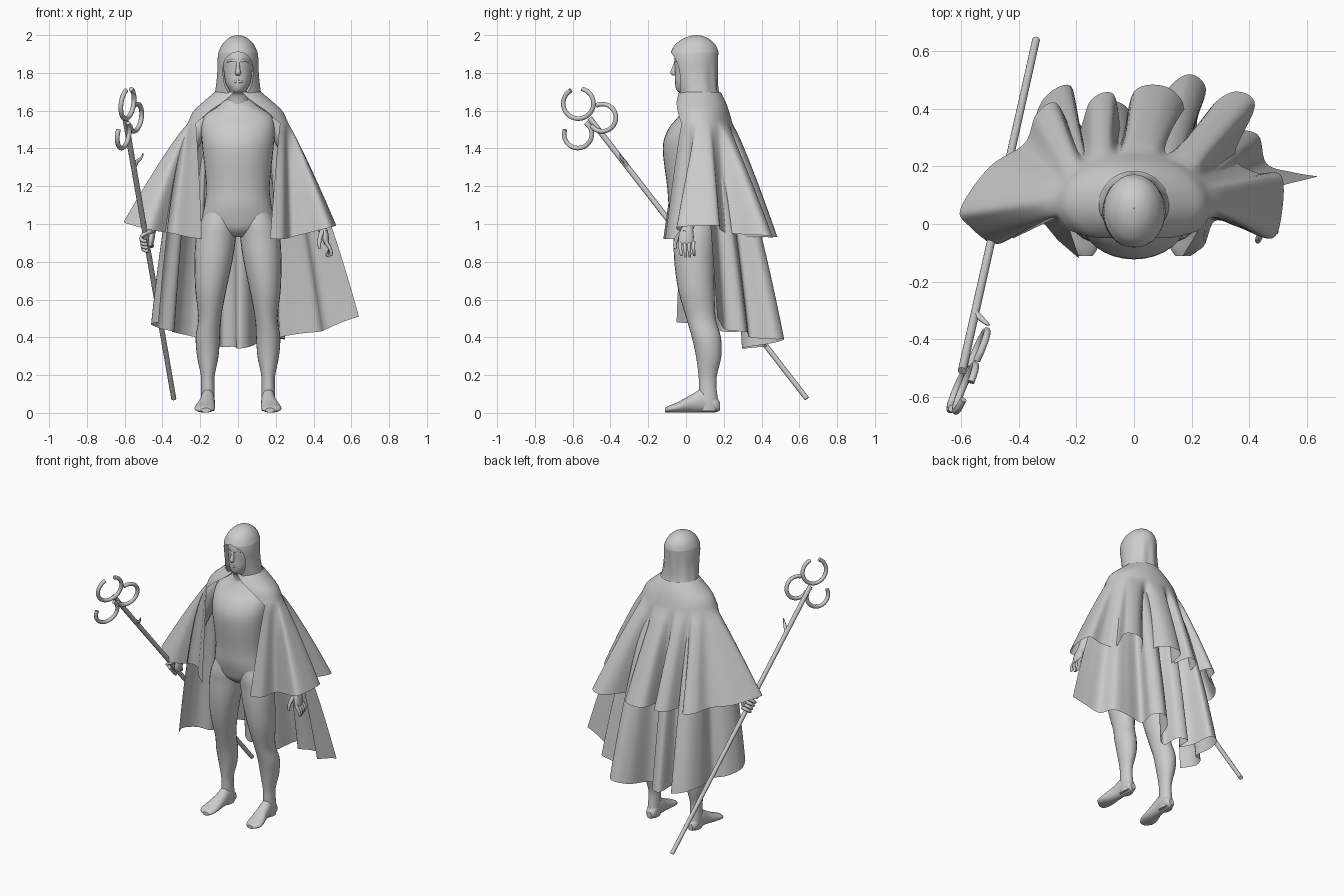
import bpy
from math import sin, cos, radians, pi
from mathutils import Vector


def spline(pts, n):
    """Catmull-Rom resampling of tuples of any length."""
    out = []
    for i in range(len(pts) - 1):
        a, b, c, d = (pts[max(i - 1, 0)], pts[i], pts[i + 1], pts[min(i + 2, len(pts) - 1)])
        for k in range(n):
            t = k / n
            out.append(tuple(0.5 * (2 * q + (r - p) * t + (2 * p - 5 * q + 4 * r - s) * t * t
                                    + (3 * q - p - 3 * r + s) * t ** 3)
                             for p, q, r, s in zip(a, b, c, d)))
    return out + [tuple(pts[-1])]


def sheet(name, rows, closed=False):
    """Skin a grid of points; closed rows make a capped tube."""
    w = len(rows[0])
    faces = []
    for j in range(len(rows) - 1):
        for i in range(w if closed else w - 1):
            k = (i + 1) % w
            faces.append((j * w + i, j * w + k, (j + 1) * w + k, (j + 1) * w + i))
    if closed:
        faces += [tuple(range(w))[::-1], tuple(range((len(rows) - 1) * w, len(rows) * w))]
    me = bpy.data.meshes.new(name)
    me.from_pydata([tuple(p) for r in rows for p in r], [], faces)
    me.polygons.foreach_set("use_smooth", [len(p.vertices) <= 4 for p in me.polygons])
    ob = bpy.data.objects.new(name, me)
    bpy.context.collection.objects.link(ob)
    return ob


def tube(name, secs, axis=None, seg=20, n=4):
    """Loft ellipses through sections (x, y, z, rx, ry)."""
    s = spline(secs, n)
    rows = []
    for i, q in enumerate(s):
        t = Vector(axis) if axis else Vector(s[min(i + 1, len(s) - 1)][:3]) - Vector(s[max(i - 1, 0)][:3])
        t.normalize()
        u = (Vector((1, 0, 0)) - t * t.x).normalized()
        v = t.cross(u)
        rows.append([Vector(q[:3]) + u * q[3] * cos(2 * pi * k / seg) + v * q[4] * sin(2 * pi * k / seg)
                     for k in range(seg)])
    return sheet(name, rows, True)


def rod(name, pts, r0, r1, seg=10, n=3):
    m = len(pts) - 1
    return tube(name, [(*p, r0 + (r1 - r0) * i / m, r0 + (r1 - r0) * i / m) for i, p in enumerate(pts)],
                seg=seg, n=n)


def cloth(name, hem, rings, a0, a1, n0, n1, steps, ease, back=1.0, hang=0.0):
    """Drape from neck/shoulder ellipses (rx, ry, z) to a pleated hem line."""
    h = spline(hem, 6)
    cols = []
    for i, p in enumerate(h):
        f = i / (len(h) - 1)
        col = []
        for j, (rx, ry, z) in enumerate(rings):
            g = j / max(len(rings) - 1, 1)
            lo, hi = n0 + (a0 - n0) * g, n1 + (a1 - n1) * g
            a = radians(lo + (hi - lo) * f)
            col.append((rx * cos(a), 0.065 + ry * sin(a) * (back if sin(a) > 0 else 1), z))
        col = spline(col, 3)
        top = col[-1]
        for k in range(1, steps + 1):
            s = k / steps
            e = s ** (ease - hang * max(0, 1 - 5 * f))
            col.append((top[0] + (p[0] - top[0]) * e, top[1] + (p[1] - top[1]) * e,
                        top[2] + (p[2] - top[2]) * s))
        cols.append(col)
    return sheet(name, cols)


Z = (0, 0, 1)
# torso and head
tube("torso", [(0, .05, .93, .06, .06), (0, .045, .97, .15, .1), (0, .04, 1.03, .188, .116),
               (0, .03, 1.1, .177, .122),
               (0, .025, 1.2, .168, .125), (0, .025, 1.4, .188, .148), (0, .04, 1.5, .195, .135),
               (0, .058, 1.57, .18, .098), (0, .065, 1.62, .11, .075), (0, .06, 1.66, .065, .06)], Z, 32)
tube("head", [(0, .06, 1.6, .06, .06), (0, .05, 1.68, .06, .065), (0, .025, 1.705, .045, .072),
              (0, .03, 1.74, .064, .088), (0, .035, 1.8, .075, .093), (0, .04, 1.88, .078, .1),
              (0, .045, 1.94, .06, .08), (0, .05, 1.965, .02, .03)], Z, 28)
tube("nose", [(0, -.053, 1.865, .008, .006), (0, -.062, 1.83, .01, .011),
              (0, -.068, 1.80, .015, .015), (0, -.06, 1.785, .008, .008)], Z, 12)
tube("mouth", [(-.028, -.045, 1.752, .003, .003), (-.012, -.057, 1.754, .007, .007),
               (.012, -.057, 1.754, .007, .007), (.028, -.045, 1.752, .003, .003)], (.1, 1, 0), 10)
for s, side in ((-1, "right"), (1, "left")):
    rod(side + "_brow", [(s * .012, -.054, 1.862), (s * .035, -.046, 1.867), (s * .058, -.027, 1.858)], .009, .006)
    # legs and bare feet
    tube(side + "_leg", [(s * .09, .035, 1.1, .07, .085), (s * .106, .04, 1.0, .097, .108),
                         (s * .118, .045, .92, .106, .111),
                         (s * .13, .045, .8, .1, .107), (s * .144, .055, .65, .082, .096),
                         (s * .15, .08, .5, .06, .078), (s * .16, .108, .4, .064, .077),
                         (s * .16, .12, .3, .057, .067), (s * .16, .115, .2, .037, .049),
                         (s * .16, .115, .14, .035, .046), (s * .16, .12, .06, .037, .05),
                         (s * .16, .12, .01, .034, .05)], Z, 24)
    tube(side + "_foot", [(s * .158, .18, .035, .018, .022), (s * .158, .155, .045, .035, .042),
                          (s * .16, .09, .065, .037, .062), (s * .164, .03, .05, .042, .047),
                          (s * .174, -.04, .03, .053, .029), (s * .177, -.085, .021, .05, .019),
                          (s * .17, -.112, .014, .025, .012)], (0, -1, 0), 20)
    # arms
    hx, hy = (.458, .0) if s > 0 else (.465, .015)
    tube(side + "_arm", [(s * .17, .075, 1.555, .05, .05), (s * .235, .085, 1.47, .055, .06),
                         (s * .31, .09, 1.32, .046, .05), (s * .365, .08, 1.2, .043, .045),
                         (s * .41, .045, 1.09, .038, .04), (s * (hx - .015), hy + .01, .98, .024, .03),
                         (s * hx, hy, .95, .022, .035)])

# relaxed left hand
tube("left_palm", [(.445, .012, .99, .02, .025), (.458, .003, .95, .02, .038),
                   (.466, .0, .91, .017, .04), (.47, 0, .89, .01, .034)])
for i in range(4):
    y = -.03 + i * .023
    rod("left_finger", [(.465, y, .905), (.486, y, .872), (.494 - i * .006, y + .004, .845),
                        (.49 - i * .009, y + .004, .822 + abs(i - 1.4) * .008)], .011, .007)
rod("left_thumb", [(.445, -.02, .96), (.435, -.045, .93), (.43, -.058, .895), (.432, -.058, .87)], .014, .008)

# staff running diagonally past the right hand
A, B = Vector((-.34, .64, .075)), Vector((-.597, -.51, 1.56))
rod("staff_shaft", [tuple(A.lerp(B, k / 4)) for k in range(5)], .0135, .015, 12)


def ring_point(cy, cz, r, deg):
    y, z = cy + r * cos(radians(deg)), cz + r * sin(radians(deg))
    return (-.585 + .42 * (y + .57) + .13 * (z - 1.64), y, z)


for cy, cz, r, d0, d1 in ((-.57, 1.638, .08, 120, 435), (-.443, 1.563, .072, -145, 115),
                          (-.572, 1.475, .073, 160, 415)):
    rod("staff_ring", [ring_point(cy, cz, r, d0 + (d1 - d0) * k / 16) for k in range(17)], .0125, .0125)
rod("staff_thorn", [(-.555, -.31, 1.30), (-.535, -.325, 1.33), (-.512, -.345, 1.35),
                    (-.502, -.35, 1.375)], .015, .003)

# gripping right hand
tube("right_palm", [(-.455, .025, .985, .02, .025), (-.458, .015, .95, .02, .036),
                    (-.462, .008, .91, .018, .036), (-.466, .005, .88, .01, .025)])
d = (B - A).normalized()
u = (Vector((1, 0, 0)) - d * d.x).normalized()
v = d.cross(u)
for i in range(4):
    c = A + d * ((.90 - .075) / d.z + (i - 1.5) * .022)
    rod("right_finger", [tuple(c + (u * cos(radians(a)) + v * sin(radians(a))) * .026)
                         for a in range(20, 281, 26)], .012, .009)
rod("right_thumb", [(-.45, 0, .965), (-.465, -.035, .96), (-.49, -.052, .95), (-.512, -.05, .935)], .014, .009)

# hood with an open face: (z, rx, ry, centre y, half opening angle), creased at the back
rows = []
for z, rx, ry, cy, op in spline([(1.6, .215, .135, .08, 50), (1.645, .165, .12, .075, 28), (1.68, .128, .11, .07, 20),
                                 (1.73, .117, .112, .06, 36), (1.8, .11, .12, .05, 46),
                                 (1.86, .109, .126, .044, 42), (1.9, .105, .127, .044, 22),
                                 (1.915, .101, .124, .046, 0), (1.95, .084, .106, .049, 0),
                                 (1.98, .056, .07, .052, 0), (1.995, .027, .033, .055, 0),
                                 (2.0, .001, .001, .055, 0)], 4):
    op = max(op, 0)
    crease = .06 * min(max((1.9 - z) / .12, 0), 1)
    row = []
    for k in range(65):
        a = radians(-90 + op + (360 - 2 * op) * k / 64)
        m = 1 - crease * (1 + cos(9 * a)) / 2 * max(sin(a), 0)
        row.append((rx * m * cos(a), cy + ry * m * sin(a), min(z, 2.0)))
    rows.append(row)
sheet("hood", rows)

# short shoulder cape
upper = [(-.19, -.12, .92), (-.26, -.06, .93), (-.35, .02, .95), (-.47, -.07, .97), (-.58, .0, 1.0),
         (-.6, .06, 1.01), (-.5, .2, .98), (-.38, .28, .96), (-.34, .38, .95), (-.27, .42, .94),
         (-.2, .31, .93), (-.15, .43, .93), (-.07, .45, .93), (-.04, .31, .93), (.0, .46, .93),
         (.1, .48, .93), (.17, .42, .93), (.18, .29, .93), (.28, .42, .93), (.36, .46, .93),
         (.42, .41, .94), (.35, .24, .95), (.42, .18, .97), (.51, .17, .99), (.515, .05, .99),
         (.48, -.05, .98), (.36, -.01, .95), (.28, .01, .93), (.24, -.08, .92), (.17, -.11, .92)]
cloth("shoulder_cape", upper, [(.122, .102, 1.7), (.18, .125, 1.65), (.238, .142, 1.595), (.268, .158, 1.53)],
      214, -34, 262, -82, 14, .88, back=1.15)

# long back cape
lower = [(-.42, -.05, .48), (-.46, .05, .47), (-.42, .15, .45), (-.34, .2, .43), (-.35, .33, .43),
         (-.31, .44, .42), (-.22, .48, .4), (-.19, .35, .39), (-.12, .3, .37), (-.09, .42, .35),
         (-.02, .4, .35), (.0, .3, .34), (.06, .33, .35), (.11, .46, .37), (.19, .52, .39),
         (.25, .47, .39), (.22, .34, .4), (.33, .33, .42), (.43, .31, .43), (.46, .21, .44),
         (.55, .18, .48), (.64, .165, .51)]
cloth("long_cape", lower, [(.17, .105, 1.6), (.23, .125, 1.52)], 190, 0, 190, 0, 18, .68, back=1.1, hang=.25)
